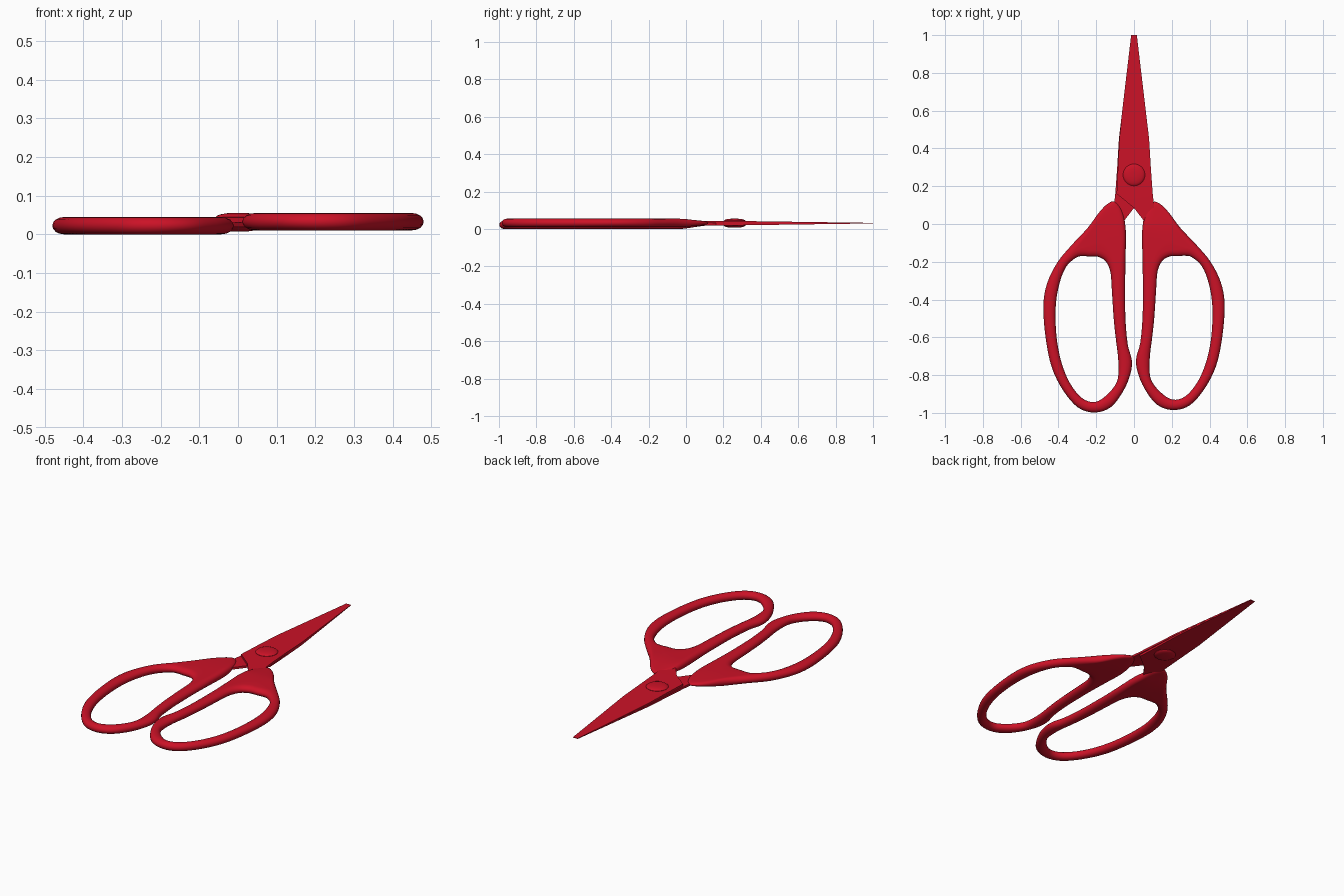
import bpy, bmesh, math
from mathutils import Vector

if "Cube" in bpy.data.objects:
    bpy.data.objects.remove(bpy.data.objects["Cube"])

red = bpy.data.materials.new("red")
red.diffuse_color = (0.6, 0.006, 0.02, 1)
red.use_nodes = True
red.node_tree.nodes["Principled BSDF"].inputs["Base Color"].default_value = red.diffuse_color
MID = 0.031  # height of the plane where the blades meet


def finish(name, bm, angle):
    bmesh.ops.recalc_face_normals(bm, faces=bm.faces)
    me = bpy.data.meshes.new(name)
    bm.to_mesh(me)
    bm.free()
    ob = bpy.data.objects.new(name, me)
    bpy.context.collection.objects.link(ob)
    me.materials.append(red)
    bpy.ops.object.select_all(action='DESELECT')
    ob.select_set(True)
    bpy.context.view_layer.objects.active = ob
    bpy.ops.object.shade_smooth_by_angle(angle=math.radians(angle))


def loft(bm, rings, closed):
    rows = [[bm.verts.new(p) for p in r] for r in rings]
    n = len(rows[0])
    for i in range(len(rows) if closed else len(rows) - 1):
        a, b = rows[i], rows[(i + 1) % len(rows)]
        for j in range(n):
            k = (j + 1) % n
            bm.faces.new((a[j], a[k], b[k], b[j]))
    if not closed:
        bm.faces.new(rows[0])
        bm.faces.new(rows[-1])


def smooth_loop(pts, sub=4):
    out, n = [], len(pts)
    for i in range(n):
        a, b, c, d = (Vector(pts[(i + k) % n]) for k in (-1, 0, 1, 2))
        for s in range(sub):
            t = s / sub
            out.append(0.5 * (2 * b + (c - a) * t + (2 * a - 5 * b + 4 * c - d) * t * t
                              + (3 * b - a - 3 * c + d) * t ** 3))
    return out


# Handle: outer outline x, y paired with finger-hole outline x, y
PAIRS = [
    (.10, .116, .21, -.17), (.14, .105, .225, -.17), (.185, .06, .24, -.17),
    (.245, -.02, .265, -.168), (.33, -.11, .305, -.175), (.405, -.20, .36, -.225),
    (.46, -.31, .397, -.32), (.48, -.43, .415, -.44), (.467, -.60, .41, -.59),
    (.435, -.75, .385, -.72), (.375, -.87, .34, -.83), (.295, -.96, .275, -.91),
    (.205, -.985, .205, -.93), (.12, -.955, .14, -.89), (.055, -.87, .093, -.83),
    (.018, -.78, .082, -.77), (.012, -.71, .085, -.69), (.033, -.63, .095, -.61),
    (.045, -.50, .107, -.50), (.047, -.34, .117, -.35), (.045, -.18, .125, -.25),
    (.043, -.04, .15, -.195), (.06, .06, .185, -.173)]


def handle(name, sx, sy, zc):
    outer = smooth_loop([p[:2] for p in PAIRS])
    inner = smooth_loop([p[2:] for p in PAIRS])
    arc = [math.radians(-90 + 22.5 * i) for i in range(9)]
    rings = []
    for o, i in zip(outer, inner):
        length = (i - o).length
        d = (i - o) / length
        r = min(0.035, 0.45 * length)
        flat = [r + (length - 2 * r) * f for f in (.2, .4, .6, .8)]
        # rounded bar section, running from the outer edge to the hole and back
        sec = [(r * (1 - math.cos(a)), math.sin(a)) for a in arc]
        sec += [(s, 1) for s in flat]
        sec += [(length - s, -z) for s, z in sec[:9]]
        sec += [(s, -1) for s in reversed(flat)]
        ring = []
        for s, z in sec:
            p = o + d * s
            t = min(1, max(0, (p.y + 0.04) / 0.15))
            t = t * t * (3 - 2 * t)  # thinner towards the blade
            zz = zc + (MID - zc) * 0.65 * t + z * 0.0222 * (1 - 0.5 * t)
            ring.append((sx * p.x, sy * p.y, zz))
        rings.append(ring)
    bm = bmesh.new()
    loft(bm, rings, True)
    finish(name, bm, 60)


handle("right_handle", 1, 1, 0.0325)
handle("left_handle", -1, 1.013, 0.0222)

# Blades: left and right edge points from the tip down to the tang
EDGES = [((-.015, 1), (.015, 1)), ((-.077, .46), (.08, .45)), ((-.085, .3), (.089, .3)),
         ((-.092, .16), (.099, .16)), ((0, .085), (.108, .08)), ((.05, .02), (.09, -.02))]


def blade(name, side):
    rings = []
    for a, b in EDGES:
        h = [side * 0.012 * min(1, 0.12 + 0.88 * (1 - p[1]) / 0.75) for p in (a, b)]
        rings.append([(side * a[0], a[1], MID), (side * b[0], b[1], MID),
                      (side * b[0], b[1], MID + h[1]), (side * a[0], a[1], MID + h[0])])
    bm = bmesh.new()
    loft(bm, rings, False)
    finish(name, bm, 20)


blade("upper_blade", 1)
blade("lower_blade", -1)

# Pivot rivet with a shallow dome on both sides
half = [(.012, .024), (.03, .0232), (.045, .0205), (.053, .0175), (.058, .013)]
prof = half + [(r, -z) for r, z in reversed(half)]
bm = bmesh.new()
loft(bm, [[(r * math.cos(k * math.tau / 40), 0.26 + r * math.sin(k * math.tau / 40), MID + z)
           for k in range(40)] for r, z in prof], False)
finish("pivot_rivet", bm, 40)
